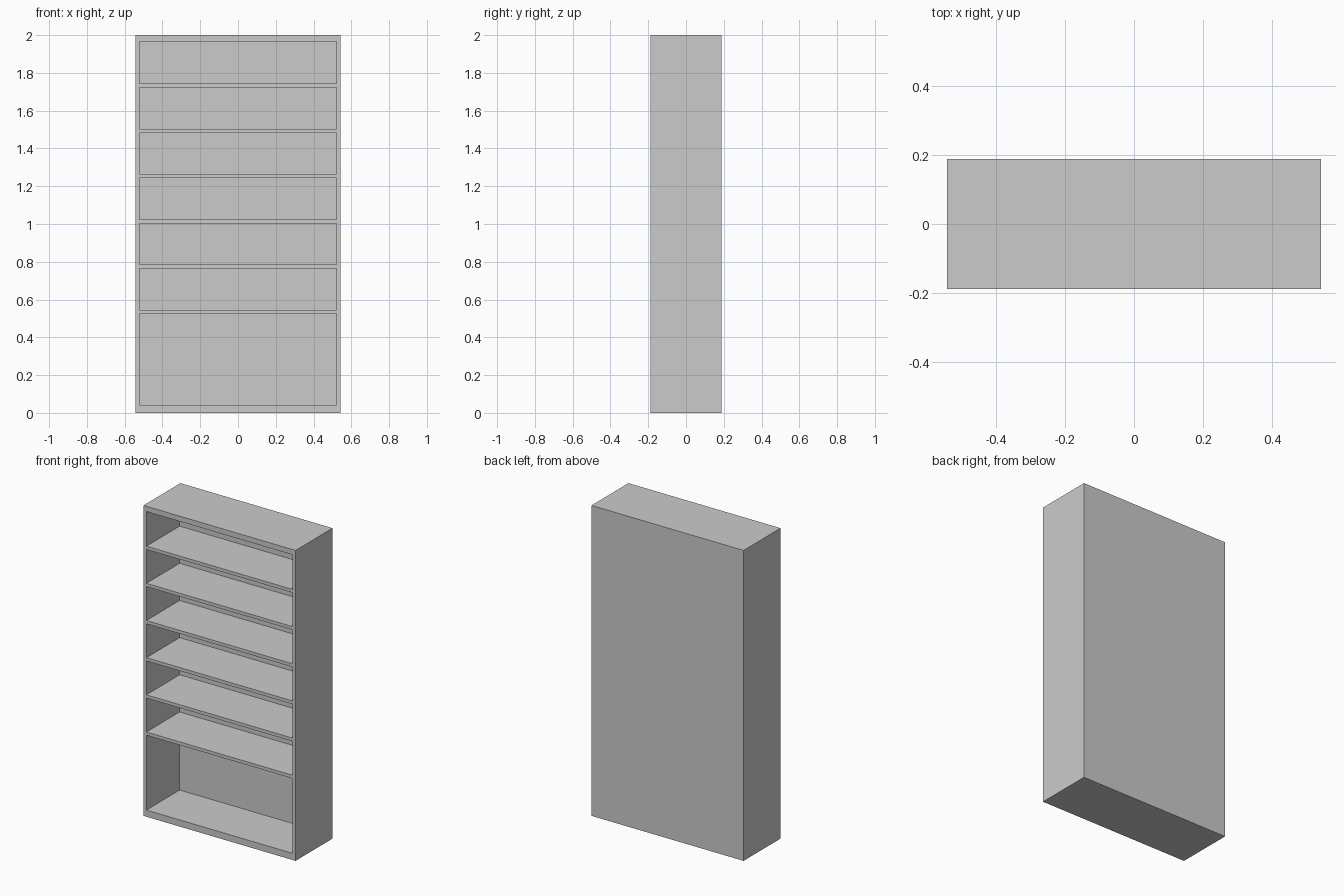
import bpy
import bmesh
from mathutils import Matrix, Vector

if "Cube" in bpy.data.objects:
    bpy.data.objects.remove(bpy.data.objects["Cube"])

HALF_W, HALF_D, HEIGHT = 0.542, 0.188, 2.0
INNER_W = 0.521            # half width of the openings
BACK_Y = 0.15              # inner face of the back panel
FLOOR, TOP = 0.043, 1.966  # inner faces of the plinth and top board
FIRST, PITCH, THICK = 0.546, 0.2394, 0.021  # shelf tops and thickness


def add_box(bm, lo, hi):
    lo, hi = Vector(lo), Vector(hi)
    size = hi - lo
    mat = Matrix.Translation((lo + hi) / 2) @ Matrix.Diagonal((*size, 1))
    bmesh.ops.create_cube(bm, size=1, matrix=mat)


def make_object(name, boxes):
    bm = bmesh.new()
    for lo, hi in boxes:
        add_box(bm, lo, hi)
    mesh = bpy.data.meshes.new(name)
    bm.to_mesh(mesh)
    bm.free()
    obj = bpy.data.objects.new(name, mesh)
    bpy.context.collection.objects.link(obj)
    return obj


# Solid cabinet body
cabinet = make_object("bookcase", [((-HALF_W, -HALF_D, 0), (HALF_W, HALF_D, HEIGHT))])

# Open compartments: a tall one at the bottom, six equal ones above
shelf_tops = [FIRST + PITCH * i for i in range(6)]
bottoms = [FLOOR] + shelf_tops
tops = [z - THICK for z in shelf_tops] + [TOP]
cutter = make_object("compartment_cutter", [
    ((-INNER_W, -HALF_D - 0.1, b), (INNER_W, BACK_Y, t))
    for b, t in zip(bottoms, tops)])
cutter.hide_render = True
cutter.hide_viewport = True

# Cut the compartments, leaving the shelves and back panel
cut = cabinet.modifiers.new("compartments", 'BOOLEAN')
cut.operation = 'DIFFERENCE'
cut.solver = 'EXACT'
cut.object = cutter
